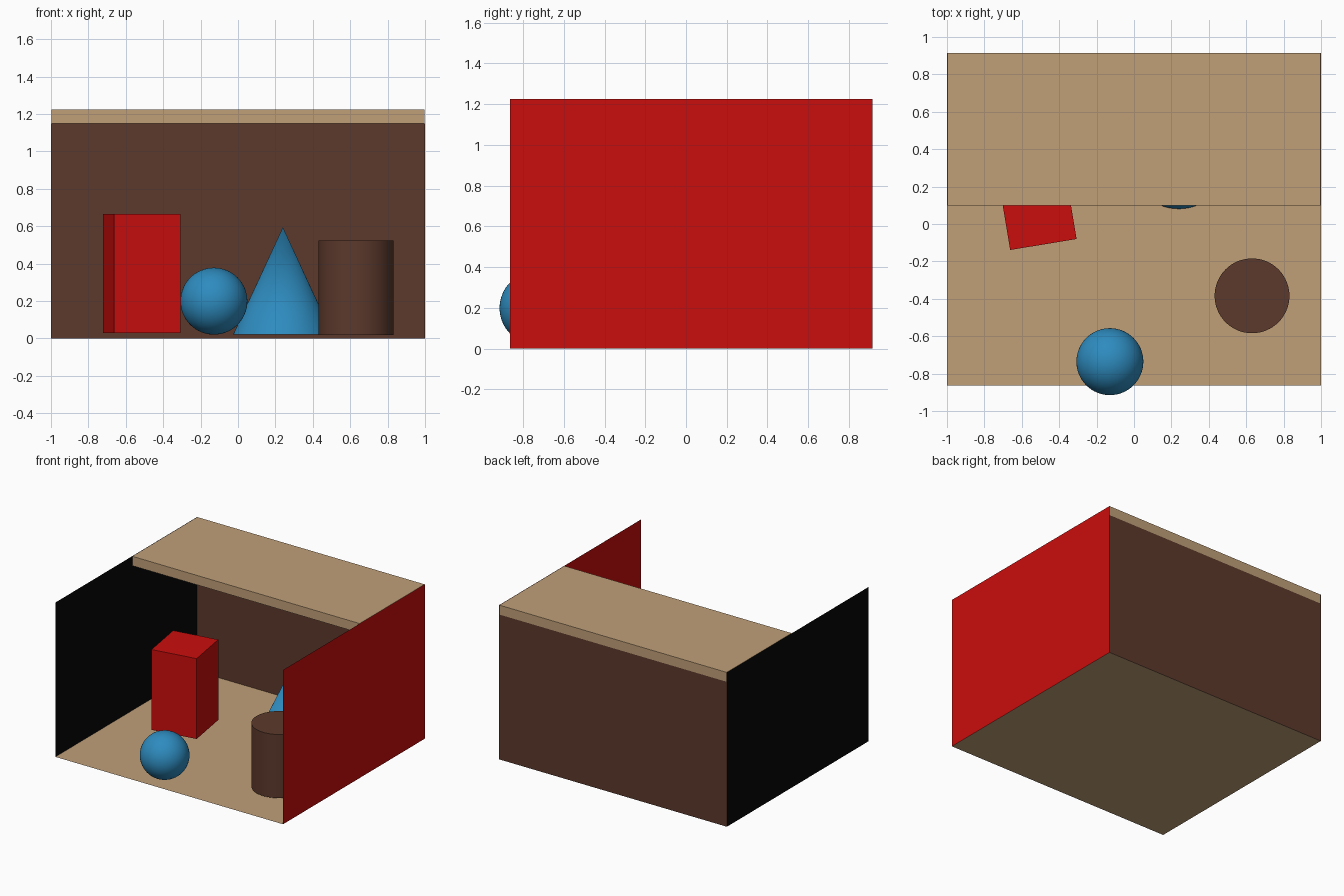
import bpy, math

if "Cube" in bpy.data.objects:
    bpy.data.objects.remove(bpy.data.objects["Cube"])

X, Y0, Y1 = 1.0, -0.863, 0.915      # room half width, front and back
TOP, SOFFIT = 1.225, 1.15           # wall height, underside of ceiling slab


def material(name, rgb):
    m = bpy.data.materials.new(name)
    m.diffuse_color = (*rgb, 1)
    m.use_nodes = True
    m.node_tree.nodes["Principled BSDF"].inputs["Base Color"].default_value = m.diffuse_color
    return m


tan = material("tan", (0.535, 0.35, 0.19))
brown = material("brown", (0.107, 0.041, 0.025))
red = material("red", (0.59, 0.004, 0.004))
black = material("black", (0.0025, 0.0025, 0.0025))
blue = material("blue", (0.027, 0.26, 0.52))


def finish(name, mat, smooth=False):
    ob = bpy.context.object
    ob.name = name
    ob.data.materials.append(mat)
    if smooth:
        bpy.ops.object.shade_smooth_by_angle(angle=math.radians(40))
    return ob


def panel(name, mat, corners):
    me = bpy.data.meshes.new(name)
    me.from_pydata(corners, [], [(0, 1, 2, 3)])
    me.materials.append(mat)
    ob = bpy.data.objects.new(name, me)
    bpy.context.collection.objects.link(ob)


def box(name, mat, size, loc, angle=0):
    bpy.ops.mesh.primitive_cube_add(size=1, location=loc, rotation=(0, 0, angle))
    finish(name, mat).scale = size


# Room shell: single-sheet floor and walls
panel("floor", tan, [(-X, Y0, 0), (X, Y0, 0), (X, Y1, 0), (-X, Y1, 0)])
panel("back_wall", brown, [(X, Y1, 0), (-X, Y1, 0), (-X, Y1, SOFFIT), (X, Y1, SOFFIT)])
panel("right_wall", red, [(X, Y0, 0), (X, Y1, 0), (X, Y1, TOP), (X, Y0, TOP)])
panel("left_wall", black, [(-X, Y1, 0), (-X, Y0, 0), (-X, Y0, TOP), (-X, Y1, TOP)])

# Half-depth ceiling slab, just inside the side walls
SLAB_Y = 0.10
box("ceiling_slab", tan, (2 * X - 0.004, Y1 - SLAB_Y, TOP - SOFFIT),
    (0, (Y1 + SLAB_Y) / 2, (TOP + SOFFIT) / 2))

# Solids in the room
box("tall_block", red, (0.36, 0.36, 0.638), (-0.514, 0.068, 0.347), math.radians(9.4))

bpy.ops.mesh.primitive_uv_sphere_add(segments=64, ring_count=32, radius=0.179,
                                     location=(-0.129, -0.736, 0.199))
finish("ball", blue, True)

bpy.ops.mesh.primitive_cone_add(vertices=64, radius1=0.266, depth=0.573,
                                location=(0.24, 0.347, 0.3075))
finish("cone", blue, True)

bpy.ops.mesh.primitive_cylinder_add(vertices=64, radius=0.2, depth=0.505,
                                    location=(0.631, -0.384, 0.2715))
finish("cylinder", brown, True)
